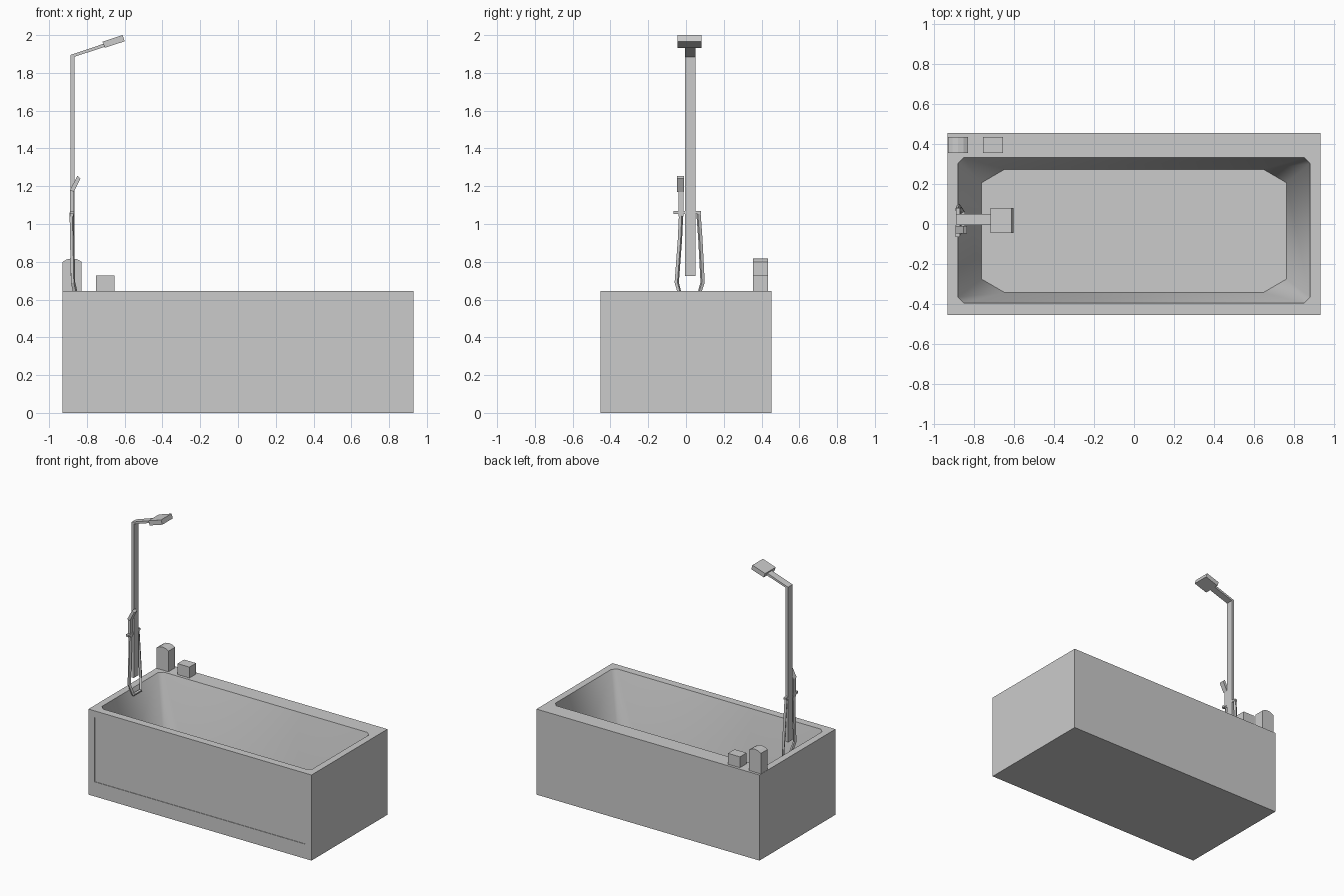
import bpy, bmesh

cube = bpy.data.objects.get("Cube")
if cube:
    bpy.data.objects.remove(cube, do_unlink=True)

GREY = (0.6, 0.6, 0.6, 1.0)
mat = bpy.data.materials.new("plain_grey")
mat.use_nodes = True
mat.diffuse_color = GREY
bsdf = mat.node_tree.nodes["Principled BSDF"]
bsdf.inputs["Base Color"].default_value = GREY
bsdf.inputs["Roughness"].default_value = 0.5


def finish(name, bm):
    bmesh.ops.recalc_face_normals(bm, faces=bm.faces)
    mesh = bpy.data.meshes.new(name)
    bm.to_mesh(mesh)
    bm.free()
    mesh.materials.append(mat)
    ob = bpy.data.objects.new(name, mesh)
    bpy.context.collection.objects.link(ob)
    return ob


def prism(name, profile, y0, y1):
    """Extrude an x-z profile from y0 to y1."""
    bm = bmesh.new()
    face = bm.faces.new([bm.verts.new((x, y0, z)) for x, z in profile])
    out = bmesh.ops.extrude_face_region(bm, geom=[face])
    moved = [v for v in out["geom"] if isinstance(v, bmesh.types.BMVert)]
    bmesh.ops.translate(bm, verts=moved, vec=(0, y1 - y0, 0))
    return finish(name, bm)


def box(name, x0, x1, y0, y1, z0, z1):
    return prism(name, [(x0, z0), (x1, z0), (x1, z1), (x0, z1)], y0, y1)


def cut_rectangle(x, y0, y1, cx, cy):
    """Rectangle with cut corners, two points per corner."""
    return [(-x, y0 + cy), (-x + cx, y0), (x - cx, y0), (x, y0 + cy),
            (x, y1 - cy), (x - cx, y1), (-x + cx, y1), (-x, y1 - cy)]


def bridge(bm, a, b):
    n = len(a)
    for i in range(n):
        j = (i + 1) % n
        bm.faces.new((a[i], a[j], b[j], b[i]))


# Bathtub: outer shell, recessed front panel, rim and sloping basin
X, Y, TOP, FLOOR = 0.93, 0.453, 0.645, 0.13
bm = bmesh.new()


def ring(points, z):
    return [bm.verts.new((x, y, z)) for x, y in points]


def front_ring(y):
    return [bm.verts.new((x, y, z)) for x, z in
            ((-0.88, 0.11), (0.88, 0.11), (0.88, 0.597), (-0.88, 0.597))]


corners = [(-X, -Y), (X, -Y), (X, Y), (-X, Y)]
base, rim = ring(corners, 0), ring(corners, TOP)
bm.faces.new(base)
for i in range(1, 4):
    j = (i + 1) % 4
    bm.faces.new((base[i], base[j], rim[j], rim[i]))

panel_edge, panel = front_ring(-Y), front_ring(-Y + 0.004)
bridge(bm, [base[0], base[1], rim[1], rim[0]], panel_edge)
bridge(bm, panel_edge, panel)
bm.faces.new(panel)

mouth = ring(cut_rectangle(0.879, -0.395, 0.331, 0.03, 0.03), TOP)
floor = ring(cut_rectangle(0.76, -0.342, 0.273, 0.115, 0.067), FLOOR)
for i in range(4):
    j = (i + 1) % 4
    bm.faces.new((rim[i], rim[j], mouth[2 * j], mouth[2 * i + 1]))
    bm.faces.new((rim[i], mouth[2 * i + 1], mouth[2 * i]))
bridge(bm, mouth, floor)
bm.faces.new(floor)
tub = finish("bathtub", bm)
bpy.context.view_layer.objects.active = tub
tub.select_set(True)
bpy.ops.object.shade_smooth_by_angle(angle=1.1)
tub.select_set(False)

# Deck fittings on the back rim
prism("tall_tap", [(-0.928, TOP), (-0.828, TOP), (-0.828, 0.8), (-0.85, 0.813),
                   (-0.878, 0.818), (-0.906, 0.813), (-0.928, 0.8)], 0.354, 0.433)
box("short_tap", -0.753, -0.653, 0.354, 0.433, TOP, 0.727)

# Shower column, arm and overhead rose
prism("riser", [(-0.886, 0.725), (-0.866, 0.725), (-0.866, 1.885), (-0.886, 1.895)],
      -0.005, 0.049)
prism("shower_arm", [(-0.886, 1.895), (-0.866, 1.885), (-0.706, 1.938), (-0.712, 1.954)],
      -0.005, 0.049)
prism("shower_head", [(-0.717, 1.965), (-0.706, 1.933), (-0.6, 1.967), (-0.611, 2.0)],
      -0.044, 0.081)

# Hand shower with its holder and hose outlet
box("hand_shower_handle", -0.89, -0.87, -0.04, -0.012, 1.04, 1.18)
prism("hand_shower_head", [(-0.89, 1.18), (-0.87, 1.17), (-0.834, 1.241), (-0.85, 1.255)],
      -0.048, -0.01)
box("hand_shower_holder", -0.89, -0.868, -0.065, -0.004, 1.054, 1.07)
box("hose_outlet", -0.888, -0.868, 0.048, 0.079, 1.054, 1.07)

# Hose hanging in a loop below the column
path = [(-0.88, -0.026, 1.05), (-0.878, -0.032, 0.92), (-0.873, -0.049, 0.69),
        (-0.855, -0.027, 0.61), (-0.855, 0.063, 0.61), (-0.873, 0.088, 0.69),
        (-0.878, 0.076, 0.92), (-0.88, 0.066, 1.06)]
curve = bpy.data.curves.new("hose", "CURVE")
curve.dimensions = "3D"
curve.bevel_depth = 0.012
curve.bevel_resolution = 0
curve.use_fill_caps = True
spline = curve.splines.new("POLY")
spline.points.add(len(path) - 1)
for point, co in zip(spline.points, path):
    point.co = (*co, 1)
spline.use_smooth = False
curve.materials.append(mat)
hose = bpy.data.objects.new("hose", curve)
bpy.context.collection.objects.link(hose)
bpy.context.view_layer.objects.active = hose
hose.select_set(True)
bpy.ops.object.convert(target="MESH")
